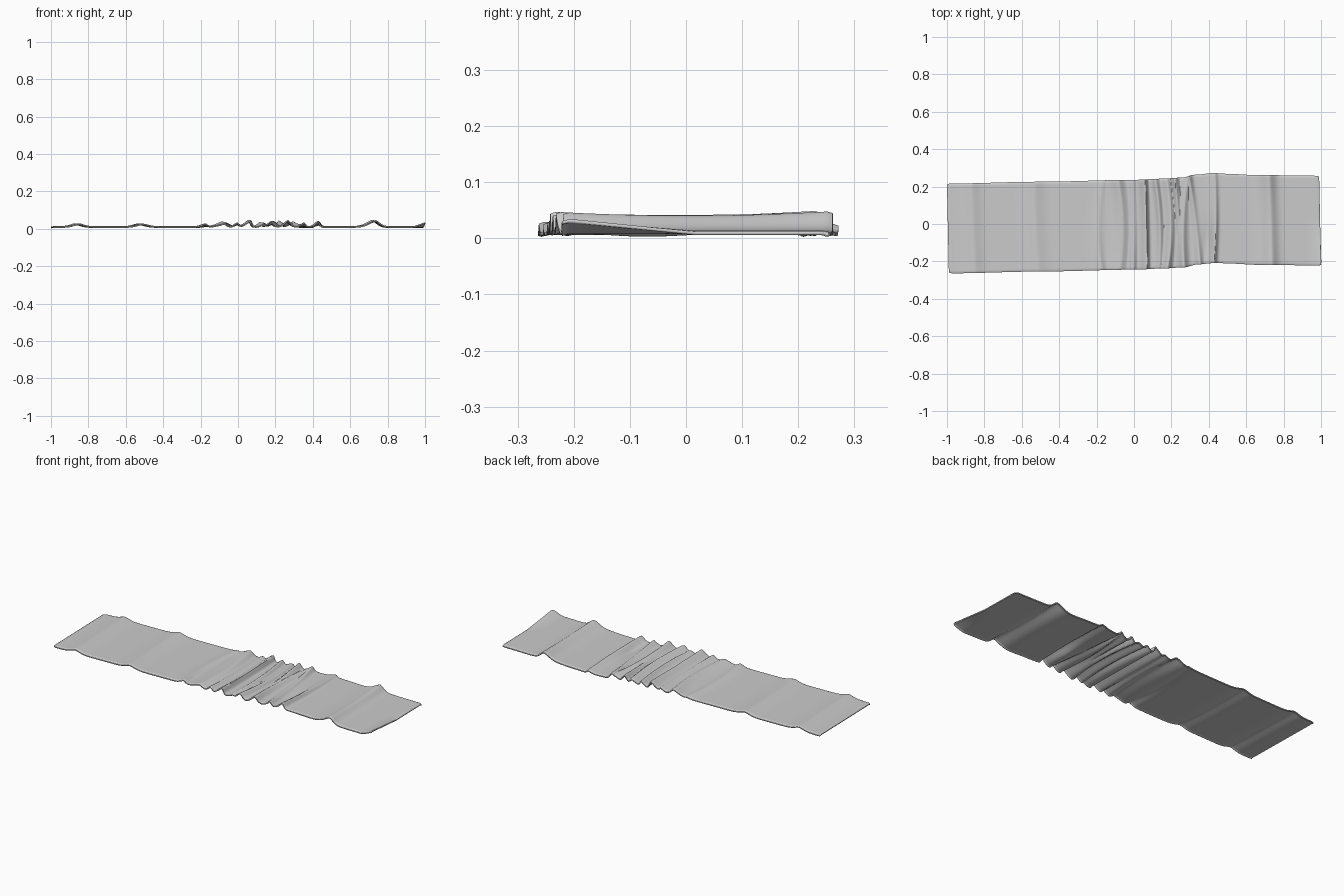
import bpy, bmesh, math

NX, NY = 500, 48
THICK = 0.006
BASE = 0.0135

# Centre line sway of the runner: (x, y centre)
SWAY = [(-1.0, -0.024), (-0.5, -0.014), (0.0, -0.004), (0.15, 0.002), (0.26, 0.008),
        (0.34, 0.024), (0.43, 0.032), (0.52, 0.028), (0.65, 0.022), (1.0, 0.018)]

# Folds: (x front, x middle, x back, height front, middle, back, width left, width right)
FOLDS = [
    (-0.86, -0.865, -0.87, .016, .015, .016, .040, .040),
    (-0.52, -0.53, -0.53, .015, .014, .016, .040, .045),
    (-0.18, -0.19, -0.16, .016, .007, .006, .028, .020),
    (-0.08, -0.06, -0.08, .016, .018, .026, .045, .025),
    (-0.01, 0.00, 0.00, .021, .012, .014, .022, .018),
    (0.065, 0.068, 0.065, .034, .028, .036, .035, .010),
    (0.13, 0.14, 0.12, .012, .019, .022, .020, .016),
    (0.175, 0.20, 0.18, .030, .022, .018, .030, .018),
    (0.265, 0.265, 0.295, .034, .022, .020, .030, .020),
    (0.25, 0.24, 0.225, .010, .016, .032, .018, .018),
    (0.35, 0.33, 0.30, .022, .012, .028, .022, .014),
    (0.425, 0.44, 0.44, .030, .020, .012, .028, .012),
    (0.735, 0.735, 0.73, .033, .027, .035, .050, .032),
]


def sway(x):
    for (x0, y0), (x1, y1) in zip(SWAY, SWAY[1:]):
        if x <= x1:
            t = (x - x0) / (x1 - x0)
            return y0 + (y1 - y0) * t * t * (3 - 2 * t)
    return SWAY[-1][1]


def blend(a, b, c, v):
    """Quadratic through front, middle and back values, v in -1..1."""
    return b + (c - a) / 2 * v + ((a + c) / 2 - b) * v * v


def height(x, v):
    z = 0.0
    for f in FOLDS:
        d = x - blend(*f[0:3], v)
        w = f[6] if d < 0 else f[7]
        z = max(z, blend(*f[3:6], v) * math.exp(-abs(d / w) ** 1.7))
    # shallow sag under the crumpled area
    z -= 0.0075 * math.exp(-((x - 0.395) / 0.022) ** 2 - ((v + 0.45) / 0.4) ** 2)
    # lifted front corner at the right end
    z += 0.024 * max(0.0, -v) * max(0.0, (x - 0.93) / 0.07) ** 1.4
    return z


# Cloth sheet
bm = bmesh.new()
rows = []
for i in range(NX + 1):
    x = -1 + 2 * i / NX
    row = []
    for j in range(NY + 1):
        v = math.sin(math.pi / 2 * (-1 + 2 * j / NY))
        z = height(x, v)
        # rolled hem along the sides and ends
        side = 0.24 * (1 - abs(v))
        end = 1 - abs(x)
        z += BASE - 0.003 * math.exp(-(side / 0.006) ** 2) - 0.002 * math.exp(-(end / 0.006) ** 2)
        # corners are slightly rounded, the ends slightly skewed
        half = 0.24 - 0.006 * math.exp(-end / 0.006)
        px = x * 0.995 - 0.005 * v
        row.append(bm.verts.new((px, sway(x) + v * half, z)))
    rows.append(row)
for a, b in zip(rows, rows[1:]):
    for j in range(NY):
        bm.faces.new((a[j], b[j], b[j + 1], a[j + 1]))
mesh = bpy.data.meshes.new("table_runner")
bm.to_mesh(mesh)
bm.free()
runner = bpy.data.objects.new("table_runner", mesh)
bpy.context.collection.objects.link(runner)

# Fabric thickness
solid = runner.modifiers.new("thickness", 'SOLIDIFY')
solid.thickness = THICK
solid.offset = -1

bpy.context.view_layer.objects.active = runner
runner.select_set(True)
bpy.ops.object.shade_smooth_by_angle(angle=math.radians(50))
